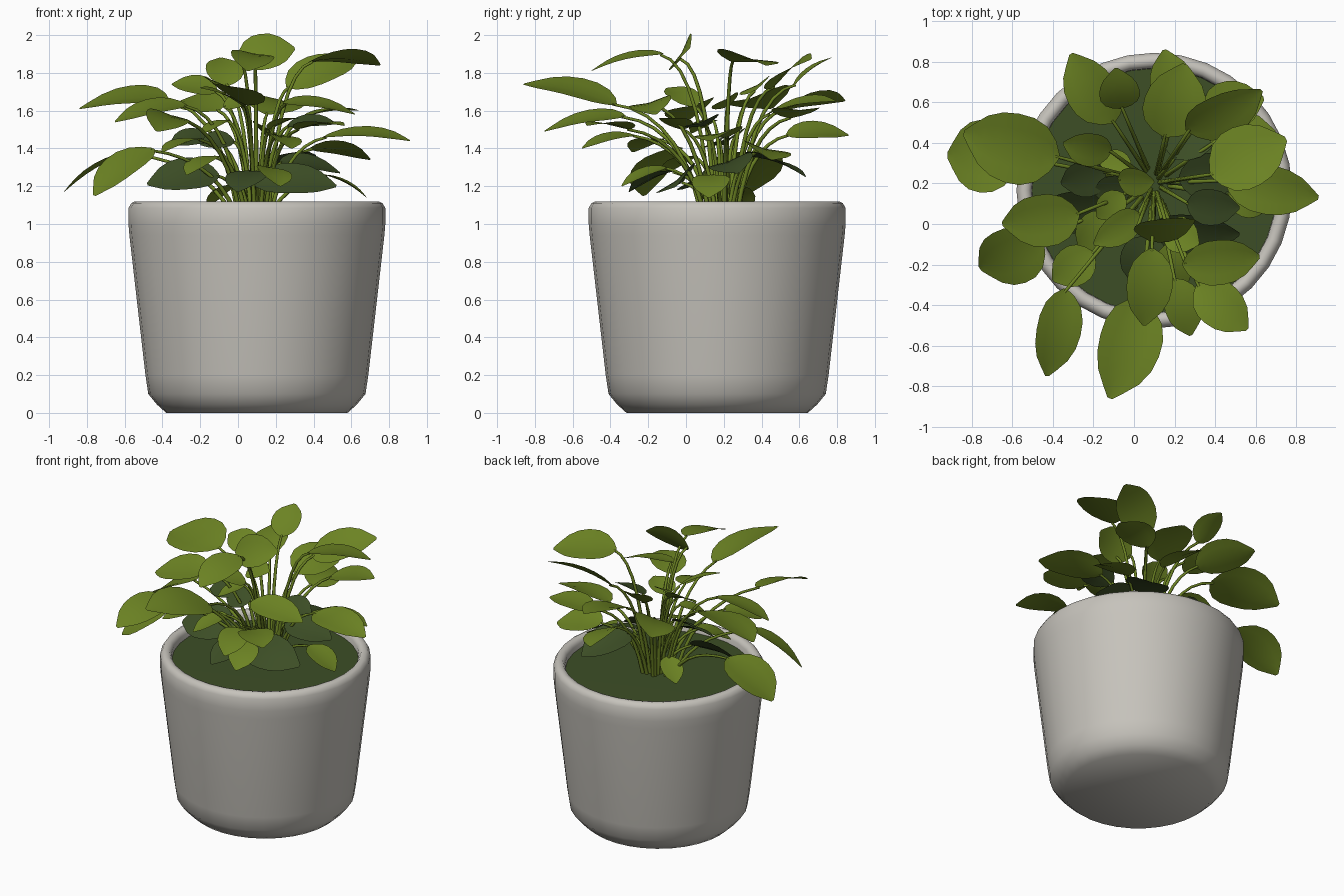
import bpy, bmesh, math
from mathutils import Vector, Matrix

CX, CY = 0.10, 0.165  # pot axis


def material(name, rgb):
    m = bpy.data.materials.new(name)
    m.diffuse_color = (*rgb, 1)
    return m


POT = material("pale stone", (0.565, 0.545, 0.50))
LEAF = material("olive leaf", (0.15, 0.228, 0.017))
DARK = material("dark green", (0.046, 0.076, 0.019))


def add_object(name, data, mat):
    ob = bpy.data.objects.new(name, data)
    bpy.context.collection.objects.link(ob)
    data.materials.append(mat)
    return ob


def lathe(name, profile, mat, angle, segs=32):
    bm = bmesh.new()
    rings = []
    for r, z in profile:
        if r == 0:
            rings.append([bm.verts.new((CX, CY, z))] * segs)
        else:
            rings.append([bm.verts.new((CX + r * math.cos(2 * math.pi * i / segs),
                                        CY + r * math.sin(2 * math.pi * i / segs), z))
                          for i in range(segs)])
    for a, b in zip(rings, rings[1:]):
        for i in range(segs):
            j = (i + 1) % segs
            bm.faces.new(list(dict.fromkeys((a[i], a[j], b[j], b[i]))))
    me = bpy.data.meshes.new(name)
    bm.to_mesh(me)
    bm.free()
    me.shade_smooth()
    me.set_sharp_from_angle(angle=math.radians(angle))
    return add_object(name, me, mat)


# Pot with chamfered foot and rounded rim, and the mossy soil inside
lathe("pot", [(0, 0), (0.48, 0), (0.53, 0.045), (0.575, 0.10), (0.59, 0.2), (0.675, 0.94),
              (0.68, 1.0), (0.68, 1.085), (0.665, 1.11), (0.645, 1.12), (0.62, 1.115),
              (0.605, 1.09), (0.60, 1.0)], POT, 50)
lathe("soil", [(0.603, 1.055), (0, 1.06)], DARK, 30)

OUTLINE = [(0, .08), (.06, .45), (.17, .80), (.32, .98), (.48, 1), (.64, .92),
           (.79, .70), (.91, .36), (1, 0.08)]
ACROSS = (-1, -.55, 0, .55, 1)


def leaf(bm, base, tip, width, roll):
    """Ovate blade from base to tip, arched along its length and folded on the midrib."""
    axis = tip - base
    side = axis.cross(Vector((0, 0, 1))).normalized()
    side = Matrix.Rotation(math.radians(roll), 3, axis.normalized()) @ side
    up = side.cross(axis).normalized()
    rows = []
    for t, w in OUTLINE:
        mid = base + axis * t + up * (0.06 * axis.length * math.sin(math.pi * t))
        rows.append([bm.verts.new(mid + side * (s * w * width / 2)
                                  + up * (abs(s) * w * width * 0.06)) for s in ACROSS])
    for a, b in zip(rows, rows[1:]):
        for i in range(len(ACROSS) - 1):
            bm.faces.new((a[i], b[i], b[i + 1], a[i + 1]))


def stem(curve, end):
    """Arching stalk from the root clump to a leaf base."""
    root = Vector((0.10, 0.2, 1.05))
    foot = root + Vector((end.x - root.x, end.y - root.y, 0)) * 0.2
    bend = foot + Vector((end.x - foot.x, end.y - foot.y, 0)) * 0.25
    bend.z = end.z - 0.04
    sp = curve.splines.new('POLY')
    sp.points.add(7)
    for i, p in enumerate(sp.points):
        t = i / 7
        p.co = (*(foot * (1 - t) ** 2 + bend * 2 * t * (1 - t) + end * t * t), 1)
        p.radius = 1.25 - 0.45 * t


def tier(name, rows, mat):
    bm = bmesh.new()
    cu = bpy.data.curves.new(name + "_stems", 'CURVE')
    cu.dimensions = '3D'
    cu.bevel_depth = 0.010
    cu.bevel_resolution = 1
    for r in rows:
        base, tip = Vector(r[:3]), Vector(r[3:6])
        leaf(bm, base, tip, r[6], r[7])
        stem(cu, base + (tip - base) * 0.04)
    me = bpy.data.meshes.new(name)
    bm.to_mesh(me)
    bm.free()
    me.shade_smooth()
    add_object(name, me, mat)
    add_object(name + "_stems", cu, LEAF)


# Leaves: base xyz, tip xyz, width, roll in degrees
tier("upper_leaves", [
    (.00, -.03, 1.87, .30, .02, 1.93, .22, 58),
    (.09, -.12, 1.90, .05, -.50, 1.81, .23, -10),
    (.38, .24, 1.86, .75, .42, 1.84, .32, -12),
    (-.06, .57, 1.73, -.09, .77, 1.88, .20, 0),
    (.04, -.37, 1.63, -.12, -.86, 1.74, .32, -15),
    (-.37, .33, 1.66, -.84, .45, 1.61, .36, -16),
    (-.10, .50, 1.60, -.31, .84, 1.65, .27, -20),
    (.15, .43, 1.58, .25, .79, 1.65, .31, 10),
    (.26, .46, 1.72, .63, .66, 1.87, .25, 30),
    (.24, -.20, 1.64, .62, -.16, 1.58, .23, 15),
    (-.27, .05, 1.63, -.65, .00, 1.54, .27, -16),
    (-.11, .36, 1.70, -.35, .40, 1.74, .19, -30),
], LEAF)

tier("middle_leaves", [
    (.45, .22, 1.46, .91, .13, 1.44, .25, 12),
    (-.56, .33, 1.38, -.92, .34, 1.17, .36, 0),
    (-.45, -.08, 1.40, -.76, -.22, 1.15, .30, -15),
    (-.34, -.32, 1.57, -.43, -.75, 1.49, .23, -18),
    (.20, -.27, 1.47, .28, -.55, 1.40, .19, -10),
    (.31, -.30, 1.50, .56, -.52, 1.52, .23, 0),
    (.20, .53, 1.47, .15, .86, 1.47, .24, 22),
    (-.20, -.14, 1.45, -.40, -.28, 1.38, .20, 0),
    (-.05, .15, 1.55, -.18, .03, 1.48, .14, 0),
    (-.08, .22, 1.62, .10, .21, 1.66, .16, 30),
    (.03, .05, 1.62, -.20, -.10, 1.72, .16, -15),
    (.34, .55, 1.56, .64, .62, 1.60, .25, 0),
    (.38, .40, 1.40, .70, .45, 1.34, .26, -15),
    (.46, .14, 1.26, .68, .12, 1.14, .20, 0),
    (.16, -.02, 1.50, .32, -.10, 1.56, .18, 0),
    (-.12, .05, 1.36, -.27, -.12, 1.26, .18, 0),
    (.16, -.10, 1.30, .22, -.34, 1.20, .19, -10),
    (-.02, .24, 1.21, -.16, .34, 1.09, .15, 0),
], LEAF)

# Old low leaves in the soil's darker green
tier("low_leaves", [
    (.08, -.02, 1.22, .52, -.05, 1.20, .26, 38),
    (-.10, .10, 1.26, -.48, .06, 1.21, .27, -38),
    (.10, -.06, 1.28, .00, -.30, 1.17, .24, 0),
    (.20, .32, 1.36, .38, .63, 1.25, .28, -10),
    (.26, .10, 1.52, .52, .08, 1.53, .19, 20),
    (-.14, .26, 1.46, -.36, .20, 1.42, .20, -25),
    (.22, .22, 1.33, .54, .28, 1.27, .24, 20),
    (-.02, .18, 1.44, -.20, .16, 1.42, .18, -30),
], DARK)
